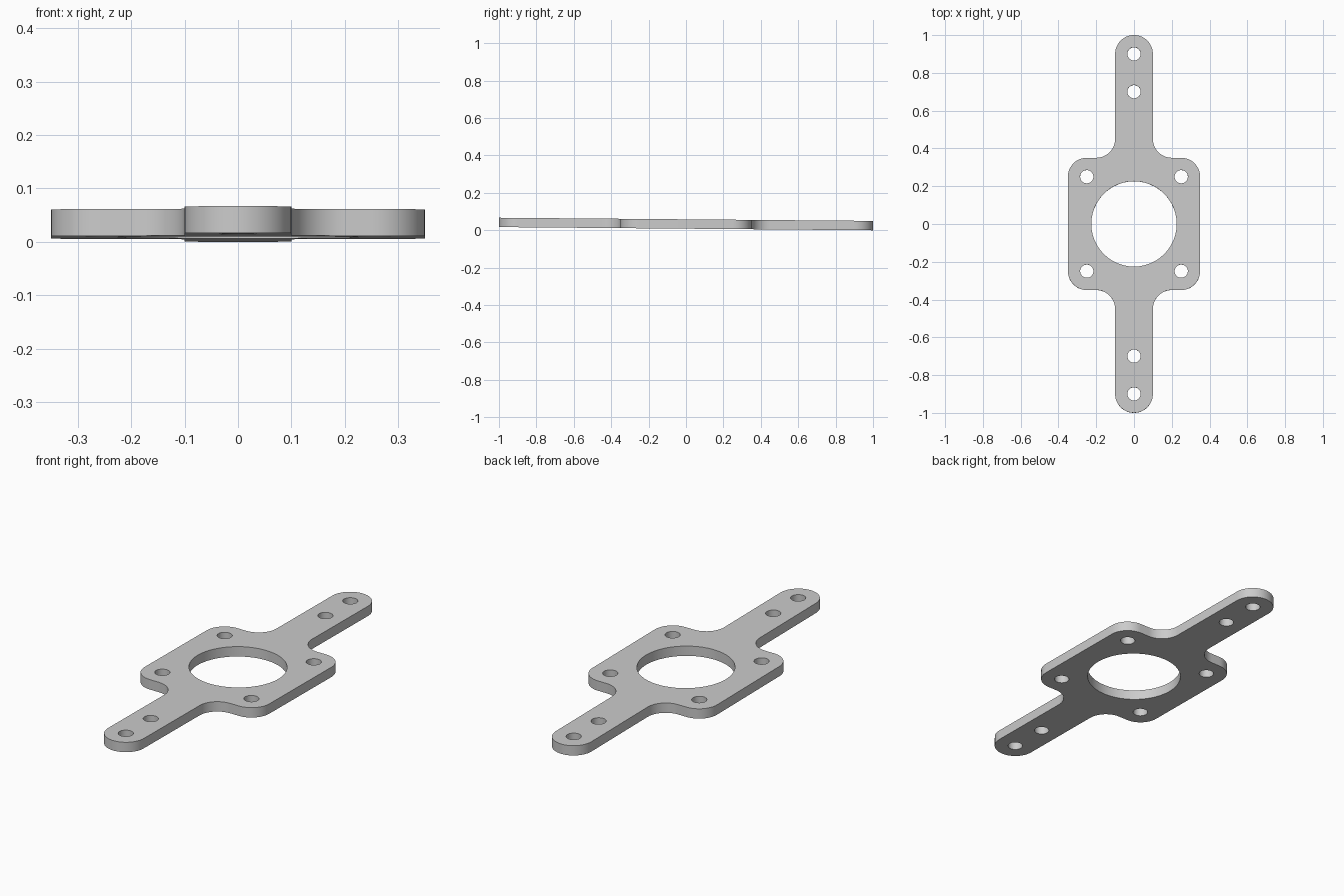
import bpy, bmesh, math
from mathutils import Matrix, Vector

if "Cube" in bpy.data.objects:
    bpy.data.objects.remove(bpy.data.objects["Cube"], do_unlink=True)

THICK = 0.05
TILT = 0.0085      # plate rests on its back end, front slightly raised
STEPS = 12         # segments per quarter turn


def arc(cx, cy, r, start, sweep):
    """Points along an arc, angles in degrees."""
    n = max(2, round(abs(sweep) / 90 * STEPS))
    return [(cx + r * math.cos(math.radians(start + sweep * i / n)),
             cy + r * math.sin(math.radians(start + sweep * i / n)))
            for i in range(n + 1)]


def add_loop(bm, points):
    verts = [bm.verts.new((x, y, 0)) for x, y in points]
    return [bm.edges.new((a, b)) for a, b in zip(verts, verts[1:] + verts[:1])]


# Quarter outline: rounded body corner, concave fillet, rounded arm end
quarter = arc(0.25, 0.25, 0.1, 0, 90) + arc(0.2, 0.45, 0.1, 270, -90) + arc(0, 0.9, 0.1, 0, 90)
half = quarter + [(-x, y) for x, y in quarter[-2::-1]]
outline = half + [(-x, -y) for x, y in half]

# Central bore, four mounting holes, two holes in each arm
holes = [(0, 0, 0.226)]
holes += [(sx * 0.25, sy * 0.25, 0.035) for sx in (-1, 1) for sy in (-1, 1)]
holes += [(0, y, 0.035) for y in (-0.9, -0.7, 0.7, 0.9)]

bm = bmesh.new()
edges = add_loop(bm, outline)
for cx, cy, r in holes:
    edges += add_loop(bm, arc(cx, cy, r, 0, 360)[:-1])
bmesh.ops.triangle_fill(bm, use_beauty=True, use_dissolve=False, edges=edges, normal=Vector((0, 0, 1)))

# Thicken the flat profile
result = bmesh.ops.extrude_face_region(bm, geom=bm.faces[:], use_keep_orig=True)
top = [g for g in result["geom"] if isinstance(g, bmesh.types.BMVert)]
bmesh.ops.translate(bm, verts=top, vec=(0, 0, THICK))
bmesh.ops.recalc_face_normals(bm, faces=bm.faces[:])

# Slight tilt, then lift so the lowest point touches the ground
bm.transform(Matrix.Rotation(-TILT, 4, 'X'))
low = min(v.co.z for v in bm.verts)
bmesh.ops.translate(bm, verts=bm.verts[:], vec=(0, 0, -low))

mesh = bpy.data.meshes.new("mounting_plate")
bm.to_mesh(mesh)
bm.free()
plate = bpy.data.objects.new("mounting_plate", mesh)
bpy.context.collection.objects.link(plate)

# Plain grey finish
grey = bpy.data.materials.new("light_grey")
grey.use_nodes = True
colour = (0.6, 0.6, 0.6, 1)
grey.diffuse_color = colour
grey.node_tree.nodes["Principled BSDF"].inputs["Base Color"].default_value = colour
mesh.materials.append(grey)

bpy.context.view_layer.objects.active = plate
plate.select_set(True)
bpy.ops.object.shade_smooth_by_angle(angle=math.radians(30))
